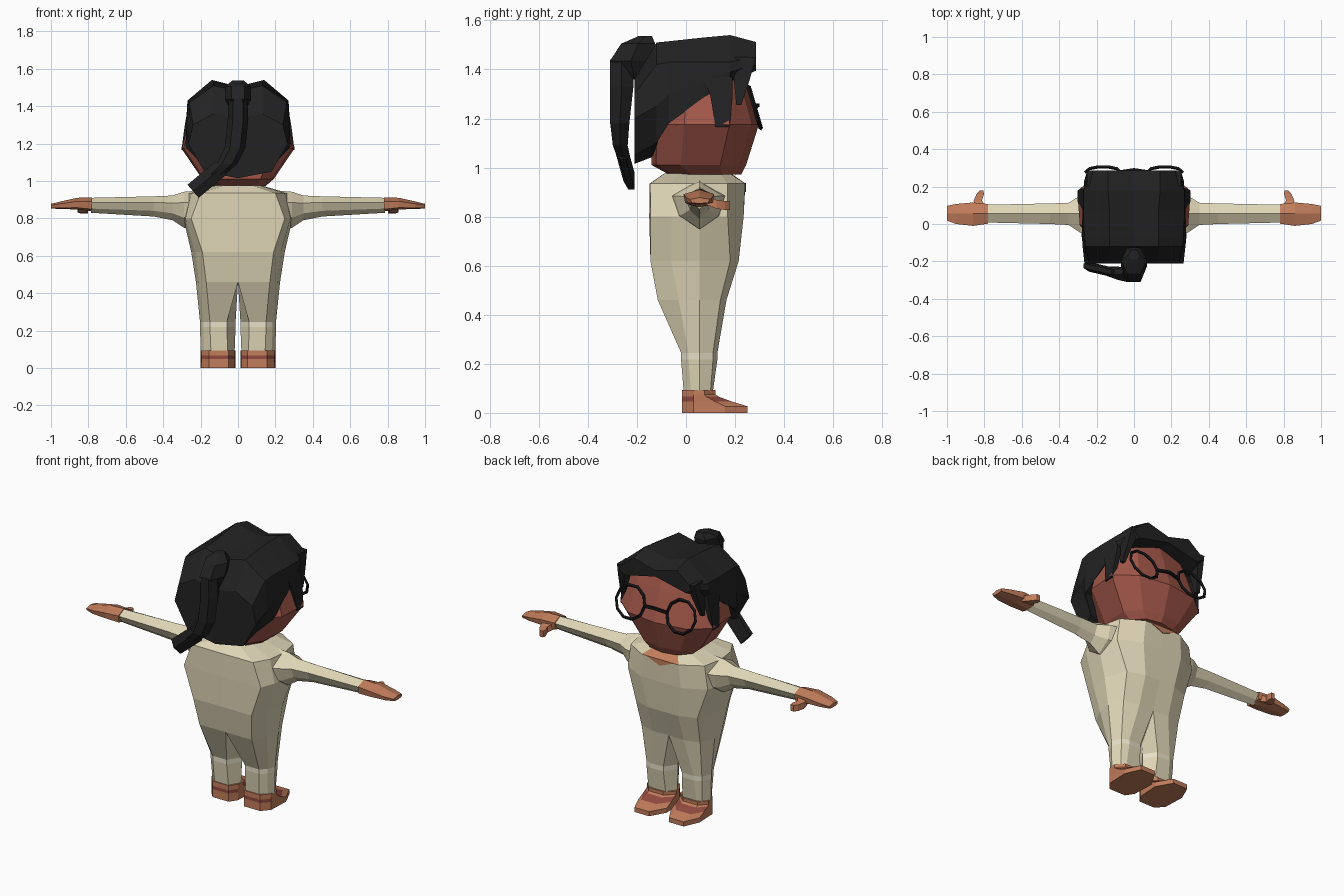
import bpy, bmesh, math
from mathutils import Vector

if "Cube" in bpy.data.objects:
    bpy.data.objects.remove(bpy.data.objects["Cube"])


def material(name, r, g, b):
    m = bpy.data.materials.new(name)
    m.diffuse_color = (r, g, b, 1)
    m.use_nodes = True
    m.node_tree.nodes["Principled BSDF"].inputs["Base Color"].default_value = m.diffuse_color
    return m


CREAM = material("cream_cloth", 0.74, 0.67, 0.47)
PALE = material("pale_cuff", 0.86, 0.80, 0.62)
SKIN = material("body_skin", 0.54, 0.205, 0.105)
FACE = material("face_skin", 0.37, 0.098, 0.068)
HAIR = material("black_hair", 0.016, 0.016, 0.017)
FRAME = material("glasses_black", 0.008, 0.008, 0.009)
STRAP = material("shoe_strap", 0.28, 0.07, 0.05)


def loft(name, rings, mats, rule=None, mirror=False):
    """Skin closed rings of equal length, cap both ends, colour faces by rule."""
    bm = bmesh.new()
    vs = [[bm.verts.new(p) for p in ring] for ring in rings]
    n = len(rings[0])
    for a, b in zip(vs, vs[1:]):
        for i in range(n):
            j = (i + 1) % n
            bm.faces.new((a[i], a[j], b[j], b[i]))
    bm.faces.new(vs[0])
    bm.faces.new(vs[-1])
    bmesh.ops.recalc_face_normals(bm, faces=bm.faces)
    # faces lying on the symmetry plane are not needed
    if mirror:
        inner = [f for f in bm.faces if all(abs(v.co.x) < 1e-4 for v in f.verts)]
        bmesh.ops.delete(bm, geom=inner, context='FACES_ONLY')
    if rule:
        for f in bm.faces:
            f.material_index = rule(f.calc_center_median())
    me = bpy.data.meshes.new(name)
    bm.to_mesh(me)
    bm.free()
    for m in mats:
        me.materials.append(m)
    ob = bpy.data.objects.new(name, me)
    bpy.context.collection.objects.link(ob)
    if mirror:
        ob.modifiers.new("mirror", 'MIRROR')
    return ob


def sym(half):
    """Complete a half outline running from x=0 to x=0."""
    return half + [(-p[0],) + tuple(p[1:]) for p in half[-2:0:-1]]


def level(z, pts):
    return [(x, y, z) for x, y in pts]


# torso
HIP = [(0, -.145), (.19, -.145), (.23, -.06), (.25, .055), (.2, .18), (.1, .215), (0, .215)]
CHEST = [(0, -.15), (.25, -.145), (.28, -.06), (.292, .055), (.26, .17), (.13, .235), (0, .235)]
SHOULDER = [(0, -.148), (.2, -.146), (.25, -.06), (.265, .055), (.24, .17), (.12, .24), (0, .242)]
COLLAR = [(0, -.09), (.08, -.09), (.12, -.03), (.13, .055), (.11, .14), (.07, .18), (0, .185)]
loft("torso", [sym(level(z, p)) for z, p in
               ((.62, HIP), (.80, CHEST), (.935, SHOULDER), (.975, COLLAR))],
     [CREAM, SKIN], lambda c: int(c.z > .94 and c.y > .17 and abs(c.x) < .1))

# neck and the small V of the neckline
loft("neck", [[(.09 * math.cos(a * math.pi / 4), .055 + .11 * math.sin(a * math.pi / 4), z)
               for a in range(8)] for z in (.95, 1.02)], [SKIN])
loft("neckline", [[(-.09, y, .937), (.09, y, .937), (0, y, .9)] for y in (.238, .2445)], [SKIN])

# trouser legs with a pale cuff band
THIGH = [(0, -.115), (.17, -.115), (.21, -.03), (.225, .055), (.19, .14), (.1, .165), (0, .16), (0, .05)]
SHIN = [(.06, -.02), (.15, -.02), (.185, .01), (.203, .055), (.18, .11), (.14, .128), (.06, .125), (.013, .055)]
ANKLE = [(.055, -.01), (.145, -.01), (.18, .02), (.2, .055), (.175, .1), (.145, .11), (.055, .11), (.018, .055)]
loft("legs", [level(.62, HIP[:6] + [(0, .215), (0, .05)]), level(.46, THIGH),
              level(.245, SHIN), level(.218, SHIN), level(.09, ANKLE)], [CREAM, PALE],
     lambda c: int(.22 < c.z < .243), mirror=True)

# feet
SOLE = [(.05, -.016), (.155, -.016), (.195, .03), (.2, .16), (.16, .25), (.065, .25), (.014, .16), (.02, .03)]
HEEL = [(.05, -.016), (.155, -.016), (.195, .03), (.2, .075), (.16, .12), (.065, .12), (.014, .075), (.02, .03)]


def blend(t):
    return [(a[0], a[1] * (1 - t) + b[1] * t) for a, b in zip(SOLE, HEEL)]


loft("feet", [level(0, SOLE), level(.027, SOLE), level(.047, blend(.5)),
              level(.066, blend(.9)), level(.075, HEEL), level(.094, HEEL)],
     [SKIN, STRAP], lambda c: int(.048 < c.z < .064 and not .03 < c.y < .12), mirror=True)


def limb_ring(x, yf, yb, zt, zb, low=.72, inset=.02):
    hi, lo = zt - (zt - zb) * .3, zt - (zt - zb) * low
    return [(x, .055, zt), (x, yf, hi), (x, yf - inset, lo),
            (x, .055, zb), (x, yb + inset, lo), (x, yb, hi)]


# sleeves, hands and thumbs
loft("arms", [limb_ring(*r) for r in
              ((.2, .17, -.08, .95, .74), (.29, .15, -.045, .942, .75), (.35, .113, -.005, .922, .79),
               (.45, .11, 0, .918, .81), (.785, .103, .008, .91, .83))], [CREAM], mirror=True)
loft("hands", [limb_ring(*r, low=.85, inset=.006) for r in
               ((.78, .107, .002, .913, .838), (.86, .115, -.01, .91, .848),
                (.95, .107, .0, .89, .85), (1.0, .097, .018, .878, .853))], [SKIN], mirror=True)
loft("thumbs", [[(x - w, y, z - .018), (x + w, y, z - .018), (x + w, y, z + .018), (x - w, y, z + .018)]
                for x, y, z, w in ((.82, .08, .868, .035), (.835, .125, .85, .022),
                                   (.822, .16, .845, .02), (.815, .18, .845, .01))], [SKIN], mirror=True)

# head
CHEEK = [(0, .297), (.19, .27), (.303, .18), (.29, 0), (.19, -.11), (0, -.13)]


def head_ring(z, sx, y_front, y_back):
    k = (y_front - y_back) / .427
    return sym([(x * sx, y_back + (y + .13) * k, z) for x, y in CHEEK])


loft("head", [head_ring(.972, .48, .225, -.07), head_ring(1.01, .63, .245, -.14),
              head_ring(1.175, 1, .297, -.14), head_ring(1.35, .85, .243, -.1),
              head_ring(1.47, .66, .2, -.05)], [FACE])

# hair shell, as outlines from back to front
SLICES = [
    (-.21, [(0, 1.33), (.13, 1.36), (.24, 1.30), (.265, 1.2), (.18, 1.05), (0, 1.015)]),
    (-.12, [(0, 1.48), (.13, 1.51), (.26, 1.42), (.275, 1.25), (.2, 1.1), (0, 1.05)]),
    (-.07, [(0, 1.49), (.13, 1.515), (.265, 1.43), (.278, 1.3), (.28, 1.18), (0, 1.2)]),
    (.07, [(0, 1.50), (.13, 1.53), (.27, 1.43), (.275, 1.35), (.275, 1.285), (0, 1.3)]),
    (.18, [(0, 1.505), (.14, 1.54), (.27, 1.43), (.273, 1.39), (.265, 1.35), (0, 1.44)]),
    (.285, [(0, 1.475), (.14, 1.512), (.22, 1.45), (.235, 1.42), (.2, 1.395), (0, 1.44)]),
]
loft("hair", [sym([(x, y, z) for x, z in pts]) for y, pts in SLICES], [HAIR])


def lock(name, rows):
    """Flat hair lock: rows of (x, y_back, y_front, z, thickness)."""
    loft(name, [[(x - t, a, z), (x + t, a, z), (x + t, b, z), (x - t, b, z)]
                for x, a, b, z, t in rows], [HAIR], mirror=True)


lock("temple_locks", [(.258, .07, .19, 1.37, .014), (.272, .1, .19, 1.29, .014), (.294, .12, .178, 1.165, .008)])
lock("fringe_locks", [(.225, .2, .285, 1.45, .025), (.24, .195, .26, 1.36, .018), (.258, .205, .225, 1.255, .01)])


def tube(name, rows, sides):
    """Horizontal rings: rows of (x, y, z, radius_x, radius_y)."""
    loft(name, [[(x + rx * math.cos(2 * math.pi * i / sides), y + ry * math.sin(2 * math.pi * i / sides), z)
                 for i in range(sides)] for x, y, z, rx, ry in rows], [HAIR])


# bun and ponytail sweeping to one side
tube("bun", [(0, -.21, 1.36, .03, .03), (0, -.225, 1.435, .07, .098),
             (0, -.195, 1.505, .07, .08), (0, -.165, 1.537, .03, .03)], 6)
tube("ponytail", [(0, -.262, 1.44, .05, .055), (0, -.262, 1.33, .055, .055), (-.015, -.27, 1.18, .055, .045),
                  (-.06, -.268, 1.09, .055, .035), (-.12, -.252, 1.035, .05, .03)], 6)
loft("ponytail_tip", [[(x + u * .03, y + v, z - u * .035) for u, v in
                       ((-1, -.01), (0, -.03), (1, -.01), (1, .015), (-1, .015))]
                      for x, y, z in ((-.09, -.26, 1.07), (-.24, -.225, .945))], [HAIR])

# glasses
axis = Vector((0, .96, .28)).to_track_quat('Z', 'Y').to_euler()
for side, label in ((-1, "left"), (1, "right")):
    bpy.ops.mesh.primitive_torus_add(major_segments=10, minor_segments=4, major_radius=.093,
                                     minor_radius=.009, location=(side * .165, .28, 1.245), rotation=axis)
    rim = bpy.context.object
    rim.name = label + "_glasses_rim"
    rim.data.materials.append(FRAME)
loft("glasses_bridge", [[(x, y + .007 * a, z + .007 * b) for a, b in ((-1, -1), (1, -1), (1, 1), (-1, 1))]
                        for x, y, z in ((-.078, .28, 1.245), (0, .292, 1.255), (.078, .28, 1.245))], [FRAME])
